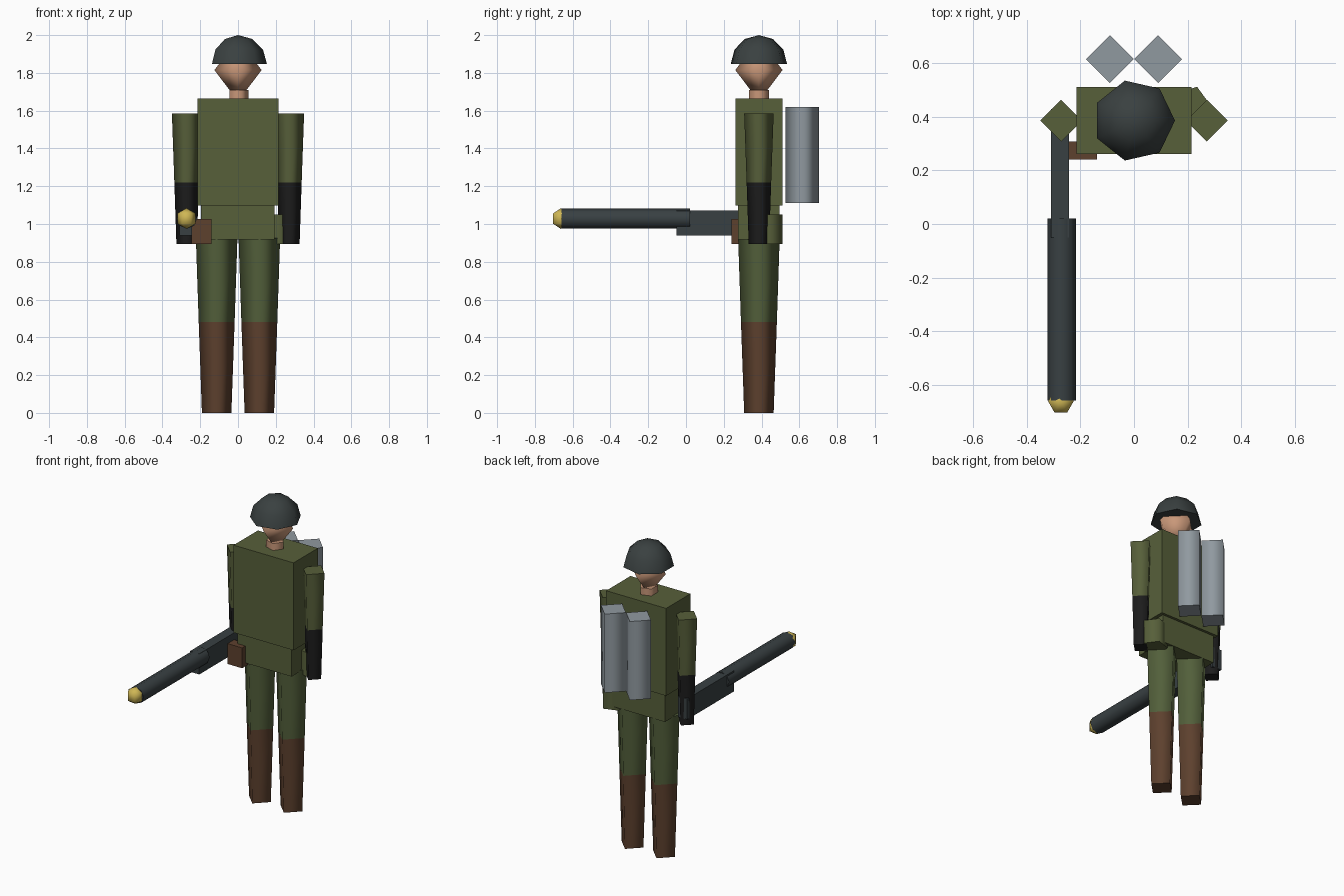
import bpy, bmesh
from math import sin, cos, pi, radians
from mathutils import Matrix, Vector

if "Cube" in bpy.data.objects:
    bpy.data.objects.remove(bpy.data.objects["Cube"])

BODY_Y = 0.386  # depth of the figure's centre line


def material(name, rgb):
    m = bpy.data.materials.new(name)
    m.use_nodes = True
    color = (*rgb, 1)
    m.diffuse_color = color
    m.node_tree.nodes["Principled BSDF"].inputs["Base Color"].default_value = color
    return m


JACKET = material("olive jacket", (0.095, 0.115, 0.042))
TROUSERS = material("green trousers", (0.085, 0.115, 0.043))
LEATHER = material("brown leather", (0.11, 0.052, 0.027))
GLOVE = material("black glove", (0.012, 0.012, 0.012))
SKIN = material("skin", (0.58, 0.31, 0.19))
STEEL = material("dark helmet steel", (0.042, 0.052, 0.052))
GUNMETAL = material("gunmetal", (0.04, 0.051, 0.055))
TANK = material("grey tank", (0.28, 0.32, 0.35))
BRASS = material("brass", (0.62, 0.47, 0.09))


def finish(name, bm, mats):
    mesh = bpy.data.meshes.new(name)
    bmesh.ops.recalc_face_normals(bm, faces=bm.faces)
    bm.to_mesh(mesh)
    bm.free()
    for m in mats:
        mesh.materials.append(m)
    obj = bpy.data.objects.new(name, mesh)
    bpy.context.collection.objects.link(obj)
    return obj


def box(name, low, high, mat):
    low, high = Vector(low), Vector(high)
    bm = bmesh.new()
    bmesh.ops.create_cube(bm, size=1)
    for v in bm.verts:
        v.co = (low + high) / 2 + v.co * (high - low)
    return finish(name, bm, [mat])


def lathe(name, center, profile, sides, mats, rotation=None):
    """Spin (radius, height) points round z; mats gives one colour per band.
    Sides are smooth and end caps flat."""
    bm = bmesh.new()
    rings = [[bm.verts.new((r * cos(2 * pi * i / sides), r * sin(2 * pi * i / sides), z))
              for i in range(sides)] for r, z in profile]
    slots = list(dict.fromkeys(mats))
    for k in range(len(rings) - 1):
        mat = mats[min(k, len(mats) - 1)]
        for i in range(sides):
            j = (i + 1) % sides
            f = bm.faces.new((rings[k][i], rings[k][j], rings[k + 1][j], rings[k + 1][i]))
            f.smooth = True
            f.material_index = slots.index(mat)
    for ring, r, mat in ((rings[0], profile[0][0], mats[0]), (rings[-1], profile[-1][0], mats[-1])):
        if r > 0:
            bm.faces.new(ring).material_index = slots.index(mat)
    bmesh.ops.remove_doubles(bm, verts=bm.verts, dist=1e-5)
    if rotation:
        bmesh.ops.transform(bm, matrix=rotation, verts=bm.verts)
    bmesh.ops.translate(bm, vec=center, verts=bm.verts)
    return finish(name, bm, slots)


def dome(radius, angles):
    return [(max(0, radius * cos(radians(a))) if abs(a) < 90 else 0, radius * sin(radians(a)))
            for a in angles]


# Trunk
box("torso", (-0.215, 0.262, 1.098), (0.215, 0.511, 1.665), JACKET)
box("hips", (-0.195, 0.274, 0.917), (0.193, 0.494, 1.098), JACKET)

# Head, neck and helmet
lathe("neck", (0, BODY_Y, 0), [(0.056, 1.66), (0.056, 1.71)], 5, [SKIN])
lathe("head", (0, BODY_Y, 1.815), [(0, -0.165), (0.125, 0), (0, 0.165)], 4, [SKIN])
lathe("helmet", (0, BODY_Y, 1.847), dome(0.153, (0, 30, 60, 90)), 7, [STEEL])

# Limbs and back tanks, one for each side
for side, label in ((-1, "right"), (1, "left")):
    lathe(label + "_arm", (side * 0.272, BODY_Y, 0),
          [(0.054, 0.894), (0.065, 1.22), (0.078, 1.586)], 4, [GLOVE, JACKET])
    lathe(label + "_leg", (side * 0.113, BODY_Y, 0),
          [(0.078, 0), (0.095, 0.48), (0.11, 0.925)], 4, [LEATHER, TROUSERS])
    lathe(label + "_tank", (side * 0.09, 0.615, 0),
          [(0.089, 1.11), (0.089, 1.62)], 4, [TANK])

# Belt gear
box("holster", (-0.245, 0.241, 0.895), (-0.139, 0.308, 1.027), LEATHER)
lathe("canteen", (0.211, 0.437, 0), [(0.079, 0.895), (0.079, 1.05)], 5, [JACKET])

# Gun held in the right hand
box("gun_body", (-0.309, -0.05, 0.938), (-0.243, 0.43, 1.072), GUNMETAL)
lathe("gun_barrel", (-0.27, 0, 1.028), [(0.053, -0.02), (0.053, 0.658)], 8, [GUNMETAL],
      Matrix.Rotation(pi / 2, 4, "X"))
lathe("muzzle_ball", (-0.273, -0.662, 1.029), dome(0.055, (-90, -30, 30, 90)), 6, [BRASS])
